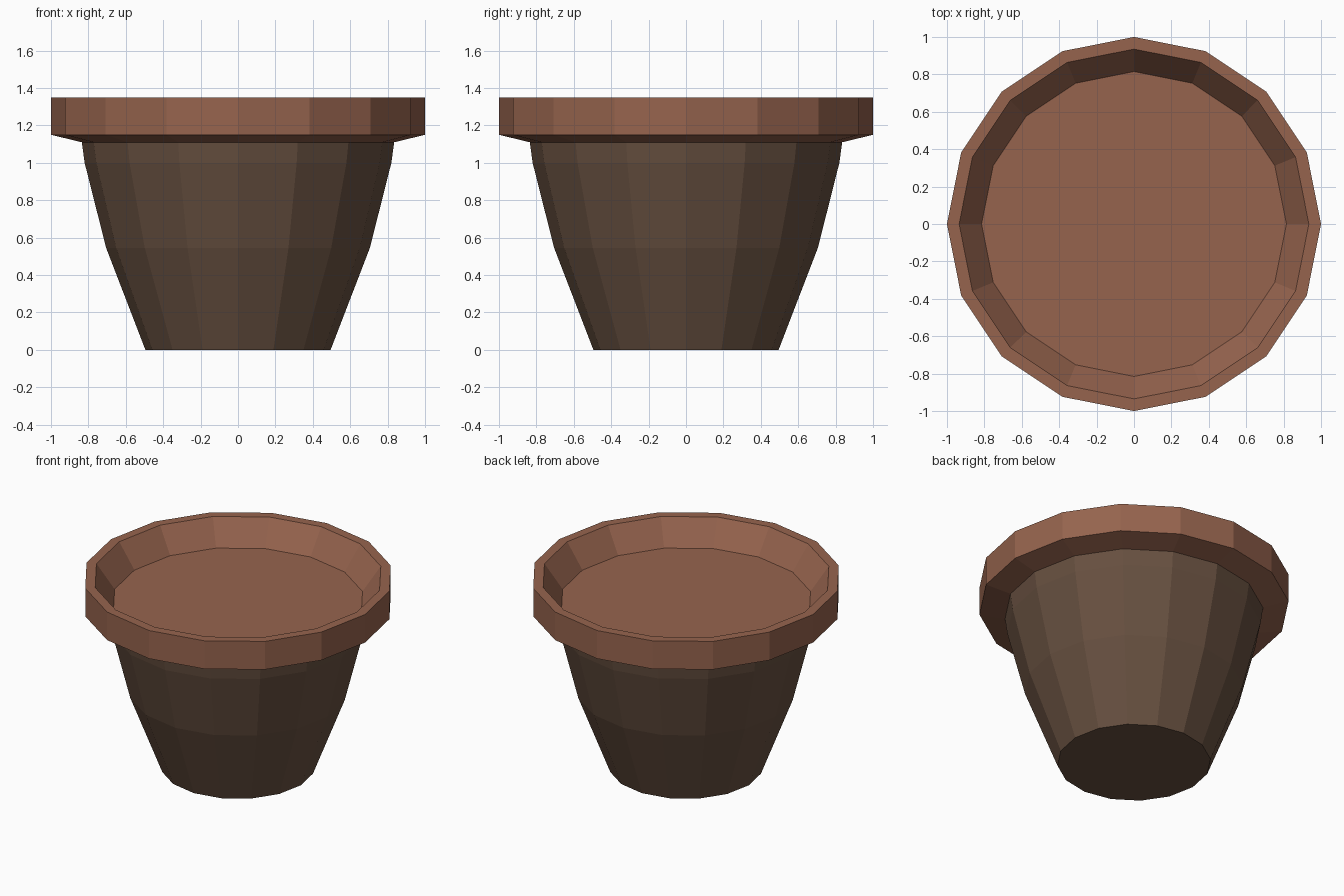
import bpy, bmesh, math

if "Cube" in bpy.data.objects:
    bpy.data.objects.remove(bpy.data.objects["Cube"])

SIDES = 16

def material(name, rgb):
    m = bpy.data.materials.new(name)
    m.diffuse_color = (*rgb, 1)
    m.use_nodes = True
    m.node_tree.nodes["Principled BSDF"].inputs["Base Color"].default_value = m.diffuse_color
    return m

clay = material("terracotta", (0.305, 0.127, 0.076))
brown = material("dark_brown", (0.136, 0.080, 0.051))

def lathe(name, profile, mat, cap_first=False, cap_last=False):
    """Spin a (radius, z) profile, listed bottom-outside to top-inside."""
    bm = bmesh.new()
    rings = []
    for r, z in profile:
        rings.append([bm.verts.new((r * math.cos(2 * math.pi * i / SIDES),
                                    r * math.sin(2 * math.pi * i / SIDES), z))
                      for i in range(SIDES)])
    for a, b in zip(rings, rings[1:]):
        for i in range(SIDES):
            j = (i + 1) % SIDES
            bm.faces.new((a[i], a[j], b[j], b[i]))
    if cap_first:
        bm.faces.new(rings[0][::-1])
    if cap_last:
        bm.faces.new(rings[-1])
    me = bpy.data.meshes.new(name)
    bm.to_mesh(me)
    bm.free()
    me.materials.append(mat)
    ob = bpy.data.objects.new(name, me)
    bpy.context.collection.objects.link(ob)
    return ob

# tapered pot body with its base
lathe("pot_body", [(0.495, 0), (0.705, 0.545), (0.82, 1.0), (0.835, 1.11)],
      brown, cap_first=True)
# overhanging rim, sloping inner wall and flat fill
lathe("pot_rim", [(0.835, 1.11), (1, 1.15), (1, 1.35), (0.935, 1.35), (0.815, 1.18)],
      clay, cap_last=True)
